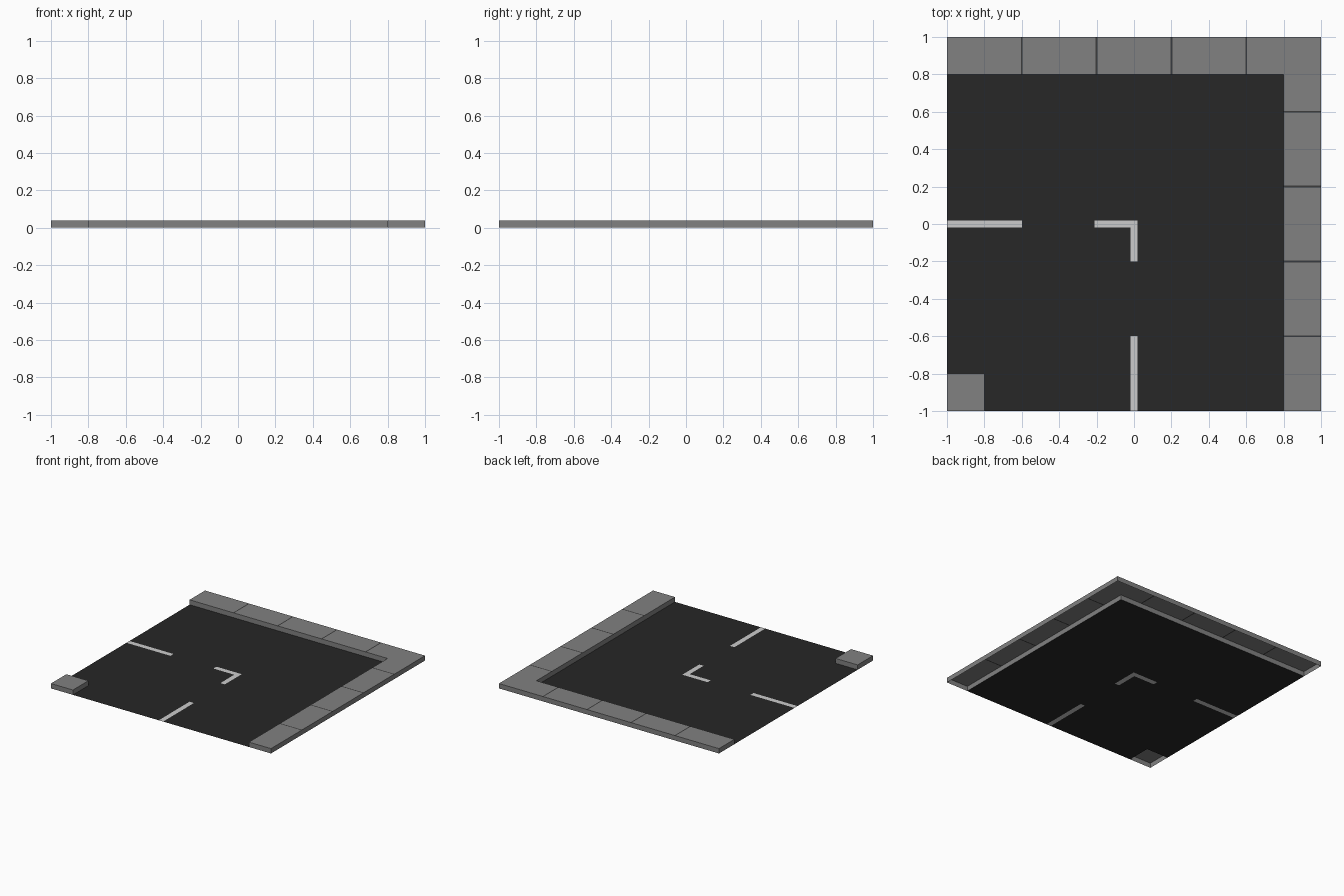
import bpy

if "Cube" in bpy.data.objects:
    bpy.data.objects.remove(bpy.data.objects["Cube"])

H = 0.04      # kerb height
IN = 0.8      # inner edge of the pavement
J = 0.005     # half width of a paving joint


def material(name, v):
    m = bpy.data.materials.new(name)
    m.diffuse_color = (v, v, v, 1)
    m.use_nodes = True
    m.node_tree.nodes["Principled BSDF"].inputs["Base Color"].default_value = m.diffuse_color
    return m


def build(name, faces, mat=None):
    """Make an object from a list of polygons, welding shared corners."""
    index, polys = {}, []
    for f in faces:
        polys.append([index.setdefault(tuple(round(c, 4) for c in p), len(index)) for p in f])
    me = bpy.data.meshes.new(name)
    me.from_pydata(list(index), [], polys)
    if mat:
        me.materials.append(mat)
    ob = bpy.data.objects.new(name, me)
    bpy.context.collection.objects.link(ob)
    return ob


def walls(loop):
    """Vertical sides around a counter-clockwise outline."""
    return [[(*a, 0), (*b, 0), (*b, H), (*a, H)]
            for a, b in zip(loop, loop[1:] + loop[:1])]


def swap(face):
    """Mirror across the x = y diagonal, keeping the face pointing up."""
    return [(y, x, z) for x, y, z in reversed(face)]


def slab(x0, x1, x1_outer=None):
    xo = x1 if x1_outer is None else x1_outer
    return [(x0, IN, H), (x1, IN, H), (xo, 1, H), (x0, 1, H)]


asphalt = material("asphalt", 0.02)
paint = material("paint", 0.6)
joint = material("joint", 0.045)
stone = material("stone", 0.22)

# Road surface and lane markings cut from one flat grid
marks = [(-1, -0.6, -0.02, 0.02), (-0.21, 0.02, -0.02, 0.02),
         (-0.02, 0.02, -0.2, 0.02), (-0.02, 0.02, -1, -0.6)]
xs = [-1, -0.8, -0.6, -0.21, -0.02, 0.02, IN]
ys = [-1, -0.8, -0.6, -0.2, -0.02, 0.02, IN]
road, lines = [], []
for x0, x1 in zip(xs, xs[1:]):
    for y0, y1 in zip(ys, ys[1:]):
        cx, cy = (x0 + x1) / 2, (y0 + y1) / 2
        if cx < -0.8 and cy < -0.8:
            continue  # the corner paving block sits here
        marked = any(a < cx < b and c < cy < d for a, b, c, d in marks)
        (lines if marked else road).append([(x0, y0, 0), (x1, y0, 0), (x1, y1, 0), (x0, y1, 0)])
build("road", road, asphalt)
build("lane_markings", lines, paint)

# Outer pavement: two mitred arms of slabs with thin dark joints
slabs, joints, start = [], [], -1
for x in (-0.6, -0.2, 0.2, 0.6):
    slabs.append(slab(start, x - J))
    joints.append(slab(x - J, x + J))
    start = x + J
slabs.append(slab(start, IN, 1))
outline = [(-1, IN), (IN, IN), (IN, -1), (1, -1), (1, 1), (-1, 1)]
build("pavement", slabs + [swap(f) for f in slabs] + walls(outline), stone)
build("paving_joints", joints + [swap(f) for f in joints], joint)

# Small paving block on the inside corner
corner = [(-1, -1), (-IN, -1), (-IN, -IN), (-1, -IN)]
build("corner_block", [[(*p, H) for p in corner]] + walls(corner), stone)
